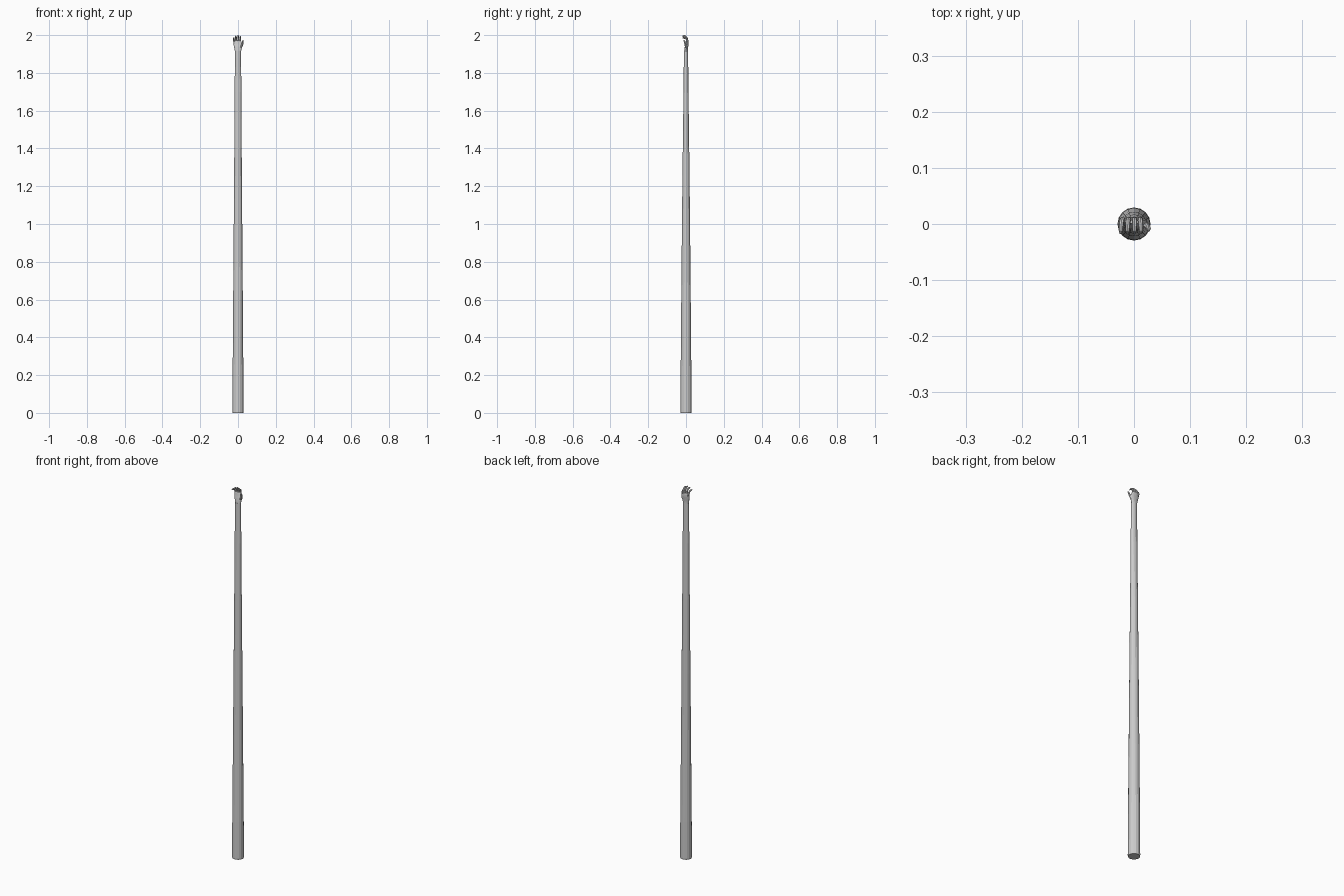
import bpy, bmesh, math
from mathutils import Vector

if "Cube" in bpy.data.objects:
    bpy.data.objects.remove(bpy.data.objects["Cube"])


def loft(name, rings):
    """Skin a list of vertex rings into a closed, flat-shaded mesh."""
    bm = bmesh.new()
    loops = [[bm.verts.new(p) for p in ring] for ring in rings]
    n = len(loops[0])
    for a, b in zip(loops, loops[1:]):
        for i in range(n):
            j = (i + 1) % n
            bm.faces.new((a[i], a[j], b[j], b[i]))
    bm.faces.new(list(reversed(loops[0])))
    bm.faces.new(loops[-1])
    bmesh.ops.recalc_face_normals(bm, faces=bm.faces)
    mesh = bpy.data.meshes.new(name)
    bm.to_mesh(mesh)
    bm.free()
    obj = bpy.data.objects.new(name, mesh)
    bpy.context.collection.objects.link(obj)
    return obj


def ellipse(cx, cy, z, rx, ry, n=16):
    return [(cx + rx * math.cos(2 * math.pi * i / n),
             cy + ry * math.sin(2 * math.pi * i / n), z) for i in range(n)]


def digit(name, path, radii, n=8):
    """Tapered tube whose rings follow the direction of the path."""
    pts = [Vector(p) for p in path]
    rings = []
    for i, p in enumerate(pts):
        t = (pts[min(i + 1, len(pts) - 1)] - pts[max(i - 1, 0)]).normalized()
        u = (Vector((1, 0, 0)) - t * t.x).normalized()
        v = t.cross(u)
        rings.append([p + radii[i] * (u * math.cos(2 * math.pi * k / n) +
                                      v * math.sin(2 * math.pi * k / n))
                      for k in range(n)])
    return loft(name, rings)


# Long tapered handle, round at the foot and flatter towards the wrist
handle = [(0, .0285, .0285), (.006, .0295, .0295), (.2, .0285, .0285), (.6, .0255, .025),
          (1.0, .0225, .0215), (1.4, .0195, .017), (1.7, .0178, .013),
          (1.88, .0165, .0115), (1.915, .0162, .0108)]
loft("handle", [ellipse(0, 0, z, rx, ry) for z, rx, ry in handle])

# Palm widening from the wrist to the knuckles
palm = [(0, 0, 1.91, .016, .0105), (0, .001, 1.925, .0185, .0095),
        (.001, .003, 1.94, .023, .009), (0, .005, 1.952, .0235, .008),
        (-.002, .006, 1.963, .0215, .0068), (-.003, .006, 1.97, .0185, .005)]
loft("palm", [ellipse(*r) for r in palm])

# Four fingers fanned out and hooked towards the front
fingers = {"little_finger": (-.0185, -.0235, 1.984), "ring_finger": (-.0085, -.0115, 1.9925),
           "middle_finger": (.001, .001, 1.996), "index_finger": (.010, .0125, 1.991)}
for name, (x0, x1, top) in fingers.items():
    z0 = 1.956
    h = top - z0
    path = [(x0 + (x1 - x0) * f, y, z0 + h * g) for f, y, g in
            [(0, .006, 0), (.4, .0075, .42), (.7, .004, .78),
             (.9, -.004, .98), (1, -.012, 1.02), (1, -.0175, .95)]]
    digit(name, path, [.0052, .005, .0046, .0043, .0037, .002])

# Thumb at the side
digit("thumb", [(.014, .001, 1.934), (.021, -.002, 1.946), (.0245, -.005, 1.957),
                (.026, -.008, 1.967), (.0265, -.012, 1.973)],
      [.006, .0055, .0046, .004, .002])
